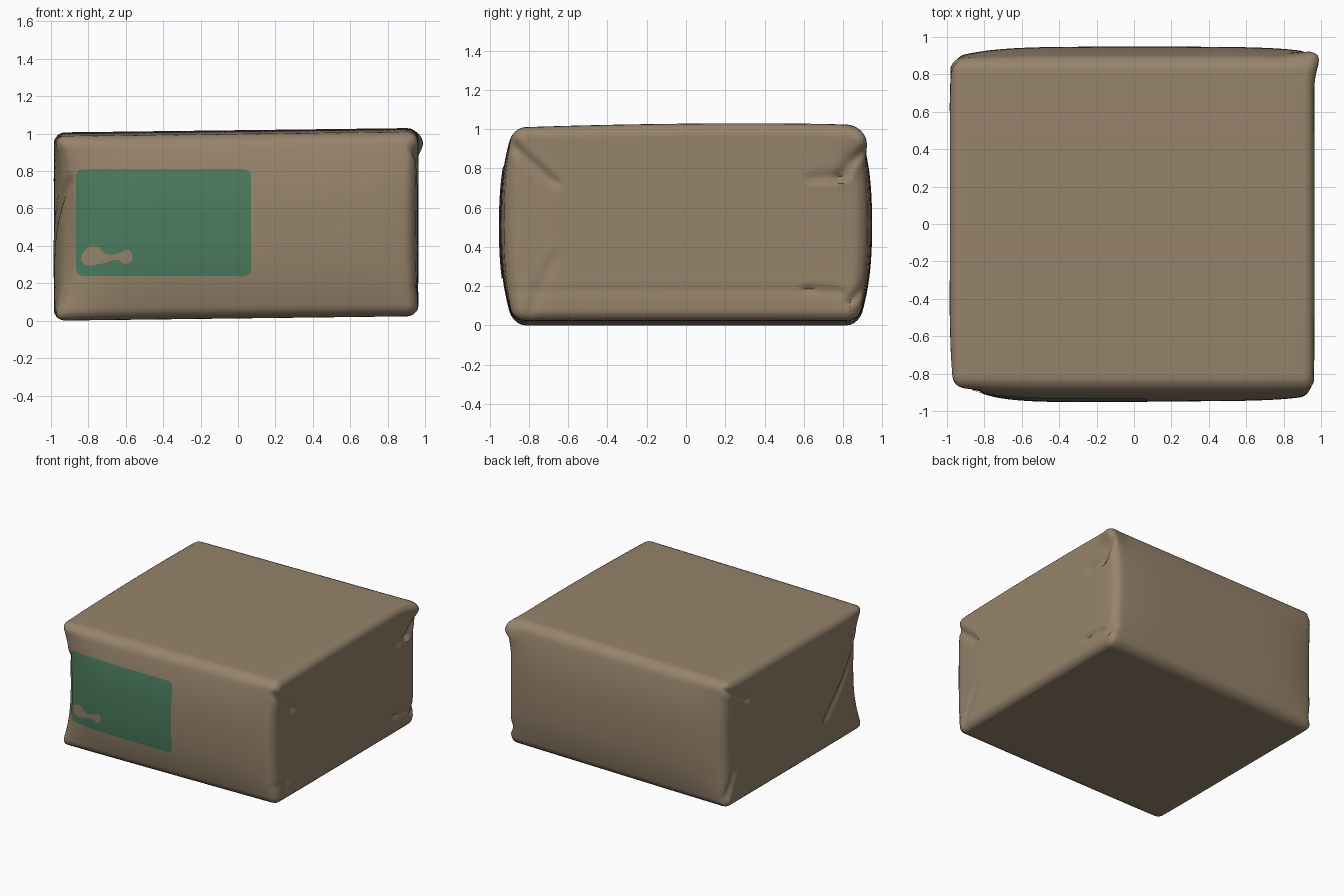
import bpy, bmesh, math
from mathutils import Vector
from mathutils.bvhtree import BVHTree

if "Cube" in bpy.data.objects:
    bpy.data.objects.remove(bpy.data.objects["Cube"], do_unlink=True)


def material(name, rgb):
    m = bpy.data.materials.new(name)
    m.use_nodes = True
    col = (*rgb, 1)
    m.diffuse_color = col
    bsdf = m.node_tree.nodes["Principled BSDF"]
    bsdf.inputs["Base Color"].default_value = col
    bsdf.inputs["Roughness"].default_value = 0.8
    return m


def slice_mesh(bm, axis, lo, hi, count):
    """Add evenly spaced edge loops across one axis."""
    for i in range(1, count):
        co, no = Vector(), Vector()
        co[axis] = lo + (hi - lo) * i / count
        no[axis] = 1
        bmesh.ops.bisect_plane(bm, geom=bm.verts[:] + bm.edges[:] + bm.faces[:],
                               plane_co=co, plane_no=no, dist=1e-5)


def add_object(name, mesh, mat):
    ob = bpy.data.objects.new(name, mesh)
    bpy.context.scene.collection.objects.link(ob)
    mesh.materials.append(mat)
    bpy.ops.object.select_all(action='DESELECT')
    ob.select_set(True)
    bpy.context.view_layer.objects.active = ob
    bpy.ops.object.shade_smooth_by_angle(angle=math.radians(40))
    return ob


HX, HY = 0.975, 0.88

# Paper folds on the end faces: (side, start yz, end yz, depth)
FOLDS = [
    (1, (-0.92, 0.97), (-0.64, 0.73), 0.028),
    (1, (0.9, 0.9), (0.76, 0.72), 0.028),
    (1, (0.76, 0.72), (0.62, 0.71), 0.018),
    (1, (-0.85, 0.17), (0.6, 0.17), 0.006),
    (1, (0.6, 0.17), (0.75, 0.16), 0.018),
    (1, (0.9, 0.17), (0.84, 0.1), 0.03),
    (1, (-0.8, 0.05), (-0.65, 0.33), 0.01),
    (-1, (-0.88, 0.78), (-0.36, 0.27), 0.025),
    (-1, (0.88, 0.95), (0.62, 0.78), 0.028),
    (-1, (0.88, 0.04), (0.76, 0.25), 0.022),
]


def fold_offset(side, y, z):
    """Creased step: a raised lip next to a groove along each fold."""
    total, p = 0, Vector((y, z))
    for s, a, b, depth in FOLDS:
        if s != side:
            continue
        a, b = Vector(a), Vector(b)
        d = b - a
        t = (p - a).dot(d) / d.length_squared
        near = a + d * min(1, max(0, t))
        dist = (p - near).length
        cross = d.x * (p - a).y - d.y * (p - a).x
        w = math.copysign(dist, cross) / 0.028
        total += depth * (0.8 * w - 0.5) * math.exp(-w * w)
    return total


def shape(p):
    x, y, z = p
    u, v, mid = x / HX, y / HY, 1 - abs(2 * z - 1) ** 2.5
    # soft bulge of front and back, slighter towards the right end
    fade = 1 - (0.6 if x < 0 else 0.2) * u ** 4
    ny = y + v * mid * 0.068 * fade
    nx = x - 0.01
    # pinched upright edges, strongest at one front corner
    edge = mid * u ** 6 * v ** 6
    deep = x < 0 and y < 0
    nx -= math.copysign(0.09 if deep else 0.025, x) * edge
    ny -= math.copysign(0.06 if deep else 0.015, y) * edge
    # folds in the wrapping
    if abs(u) > 0.9:
        side = 1 if x > 0 else -1
        nx += side * fold_offset(side, y, z) * (abs(u) - 0.9) * 10
    # sagging top and tilted base
    top = 0.005 + 0.012 * u + 0.008 * v + 0.012 * (1 - v * v)
    nz = z * (1 + top) + (1 - z) * 0.012 * (1 + u)
    # protruding folded tip at the back corner
    tip = math.exp(-(p - Vector((HX, HY, 0.93))).length_squared / 0.008)
    return Vector((nx + 0.04 * tip, ny + 0.035 * tip, nz - 0.015 * tip))


# Wrapped parcel body
kraft = material("kraft paper brown", (0.305, 0.228, 0.147))
bm = bmesh.new()
bmesh.ops.create_cube(bm, size=1)
for vert in bm.verts:
    c = vert.co
    vert.co = (c.x * 2 * HX, c.y * 2 * HY, c.z + 0.5)
bmesh.ops.bevel(bm, geom=bm.edges[:], offset=0.06, segments=5,
                profile=0.5, affect='EDGES')
slice_mesh(bm, 0, -HX, HX, 40)
slice_mesh(bm, 1, -HY, HY, 90)
slice_mesh(bm, 2, 0, 1, 56)
for vert in bm.verts:
    vert.co = shape(vert.co.copy())
bmesh.ops.recalc_face_normals(bm, faces=bm.faces[:])
surface = BVHTree.FromBMesh(bm)
body_mesh = bpy.data.meshes.new("parcel_body")
bm.to_mesh(body_mesh)
bm.free()
add_object("parcel_body", body_mesh, kraft)


# Front label: rounded outline with a torn blob-shaped hole
def rounded_rect(x0, x1, z0, z1, r):
    pts = []
    for i, (cx, cz) in enumerate([(x1 - r, z1 - r), (x0 + r, z1 - r),
                                  (x0 + r, z0 + r), (x1 - r, z0 + r)]):
        for k in range(6):
            a = math.pi / 2 * (i + k / 5)
            pts.append((cx + r * math.cos(a), cz + r * math.sin(a)))
    return pts


HOLE = [(-0.83, 0.31), (-0.82, 0.375), (-0.76, 0.395), (-0.7, 0.355),
        (-0.64, 0.36), (-0.58, 0.375), (-0.565, 0.33), (-0.59, 0.305),
        (-0.65, 0.325), (-0.73, 0.305)]

curve = bpy.data.curves.new("label_outline", 'CURVE')
curve.dimensions = '2D'
curve.fill_mode = 'BOTH'
outline = curve.splines.new('POLY')
rim = rounded_rect(-0.865, 0.07, 0.24, 0.81, 0.035)
outline.points.add(len(rim) - 1)
for pt, (x, z) in zip(outline.points, rim):
    pt.co = (x, z, 0, 1)
hole = curve.splines.new('BEZIER')
hole.bezier_points.add(len(HOLE) - 1)
for pt, (x, z) in zip(hole.bezier_points, HOLE):
    pt.co = (x, z, 0)
    pt.handle_left_type = pt.handle_right_type = 'AUTO'
outline.use_cyclic_u = hole.use_cyclic_u = True
helper = bpy.data.objects.new("label_outline", curve)
bpy.context.scene.collection.objects.link(helper)
deps = bpy.context.evaluated_depsgraph_get()
label_mesh = bpy.data.meshes.new_from_object(helper.evaluated_get(deps))
bpy.data.objects.remove(helper, do_unlink=True)

# Lay the label on the front of the parcel
bm = bmesh.new()
bm.from_mesh(label_mesh)
slice_mesh(bm, 0, -0.9, 0.1, 40)
slice_mesh(bm, 1, 0.2, 0.85, 26)
for vert in bm.verts:
    x, z = vert.co.x, vert.co.y
    hit = surface.ray_cast(Vector((x, -3, z)), Vector((0, 1, 0)))[0]
    vert.co = (x, (hit.y if hit else -HY) - 0.005, z)
bm.normal_update()
if sum(f.normal.y for f in bm.faces) > 0:
    bmesh.ops.reverse_faces(bm, faces=bm.faces[:])
bm.to_mesh(label_mesh)
bm.free()
label_mesh.materials.clear()
add_object("front_label", label_mesh, material("label green", (0.07, 0.2, 0.112)))
